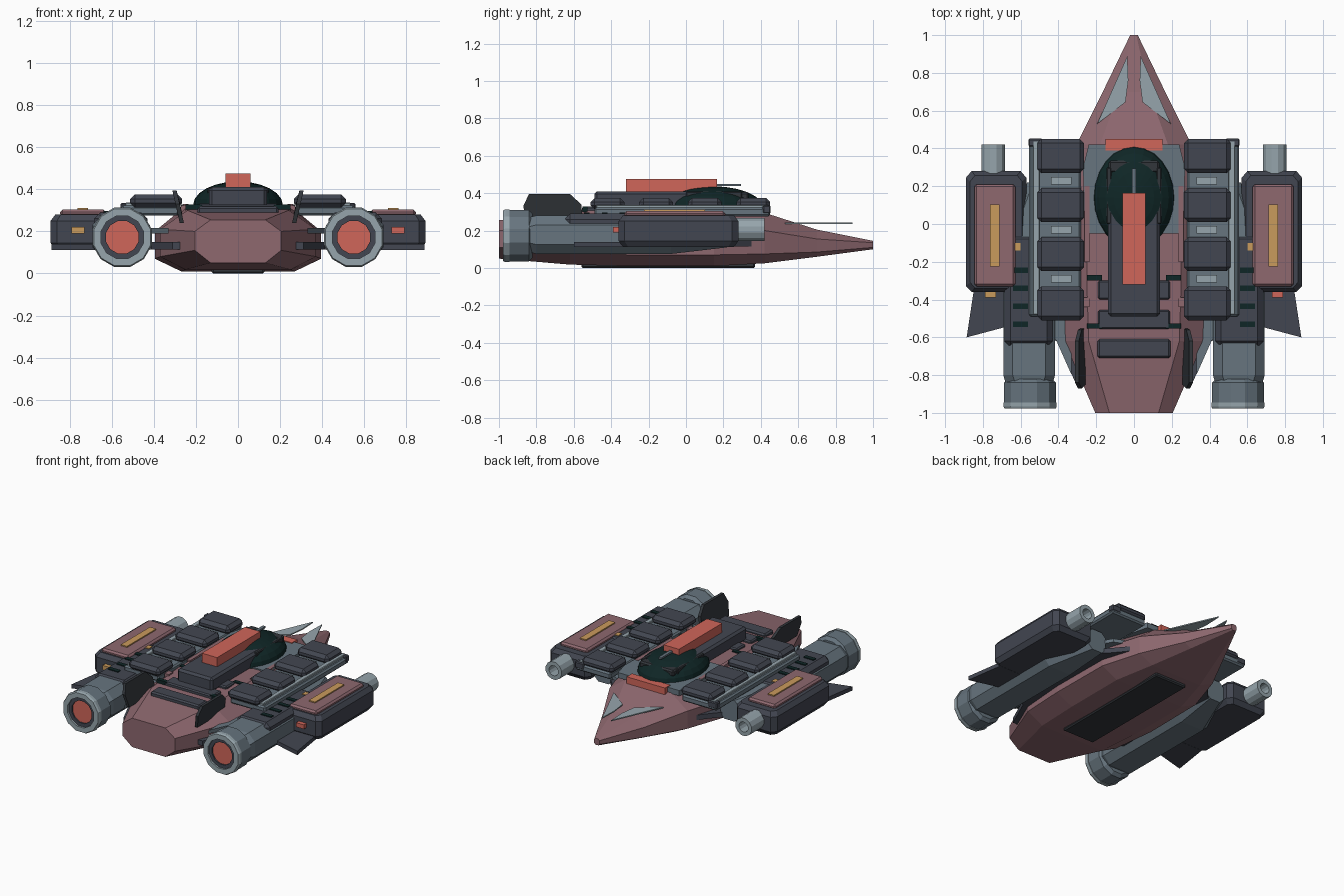
import bpy, bmesh, math
from mathutils import Matrix

if "Cube" in bpy.data.objects:
    bpy.data.objects.remove(bpy.data.objects["Cube"])


def srgb(r, g, b):
    return tuple(((c / 255 + 0.055) / 1.055) ** 2.4 if c > 10 else c / 3295 for c in (r, g, b)) + (1,)


def material(name, *rgb):
    m = bpy.data.materials.new(name)
    m.diffuse_color = srgb(*rgb)
    m.use_nodes = True
    m.node_tree.nodes["Principled BSDF"].inputs["Base Color"].default_value = m.diffuse_color
    return m


HULL = material("dusty rose", 142, 104, 111)
DARK = material("dark grey", 66, 70, 81)
SLATE = material("slate grey", 103, 117, 127)
LIGHT = material("light grey", 150, 165, 172)
CHAR = material("charcoal", 50, 54, 59)
GLASS = material("dark teal glass", 15, 38, 38)
RED = material("coral red", 208, 102, 90)
AMBER = material("amber", 202, 155, 92)


def finish(name, bm, mat, mirror=False):
    bmesh.ops.recalc_face_normals(bm, faces=bm.faces)
    me = bpy.data.meshes.new(name)
    bm.to_mesh(me)
    bm.free()
    me.materials.append(mat)
    ob = bpy.data.objects.new(name, me)
    bpy.context.collection.objects.link(ob)
    if mirror:
        ob.modifiers.new("mirror", "MIRROR").use_axis[0] = True
    return ob


def loft(name, rings, mat, mirror=False, caps=True, closed=False):
    """Skin a list of equal-length rings of points."""
    bm = bmesh.new()
    vs = [[bm.verts.new(p) for p in r] for r in rings]
    n = len(vs[0])
    pairs = list(zip(vs, vs[1:])) + ([(vs[-1], vs[0])] if closed else [])
    for a, b in pairs:
        for i in range(n):
            bm.faces.new((a[i], a[(i + 1) % n], b[(i + 1) % n], b[i]))
    if caps and not closed:
        bm.faces.new(vs[0])
        bm.faces.new(vs[-1])
    return finish(name, bm, mat, mirror)


def box(name, x, y, z, mat, bevel=0.0, mirror=False):
    bm = bmesh.new()
    size = [b - a for a, b in (x, y, z)]
    mid = [(a + b) / 2 for a, b in (x, y, z)]
    bmesh.ops.create_cube(bm, size=1, matrix=Matrix.Translation(mid) @ Matrix.Diagonal((*size, 1)))
    if bevel:
        bmesh.ops.bevel(bm, geom=bm.edges[:], offset=bevel, segments=1, affect='EDGES')
    return finish(name, bm, mat, mirror)


def plate(name, pts, z0, z1, mat, mirror=True):
    return loft(name, [[(x, y, z) for x, y in pts] for z in (z0, z1)], mat, mirror)


def lathe(name, cx, cz, profile, mat, n=12, **kw):
    """Turn (radius, y) points around an axis along y."""
    rings = [[(cx + r * math.cos(2 * math.pi * (i + .5) / n), y, cz + r * math.sin(2 * math.pi * (i + .5) / n))
              for i in range(n)] for r, y in profile]
    return loft(name, rings, mat, True, **kw)


def octagon(cx, hx, z0, z1, cut, y):
    return [(cx + hx, y, z0 + cut), (cx + hx, y, z1 - cut), (cx + hx - cut, y, z1), (cx - hx + cut, y, z1),
            (cx - hx, y, z1 - cut), (cx - hx, y, z0 + cut), (cx - hx + cut, y, z0), (cx + hx - cut, y, z0)]


# Main hull: y, top half-width, top z, side half-width, upper z, lower z, bottom half-width, bottom z
stations = [(-1, .13, .255, .205, .20, .11, .13, .05), (-.62, .24, .30, .37, .21, .08, .25, .018),
            (-.3, .25, .32, .395, .20, .07, .27, .01), (.15, .25, .32, .39, .20, .07, .27, .01),
            (.42, .18, .295, .305, .20, .075, .20, .025), (.7, .08, .205, .165, .155, .085, .11, .06),
            (1, .012, .145, .02, .135, .11, .012, .10)]
loft("hull", [[(b, y, zb), (m, y, zl), (m, y, zh), (t, y, zt), (-t, y, zt), (-m, y, zh), (-m, y, zl), (-b, y, zb)]
              for y, t, zt, m, zh, zl, b, zb in stations], HULL)
box("belly_plate", (-.125, .125), (-.56, .37), (0, .03), CHAR, .008)

# Nose blades
plate("nose_blade", [(.035, .89), (.195, .53), (.045, .645), (.03, .76)], .234, .242, LIGHT)

# Cockpit deck, canopy and frame
plate("cockpit_deck", [(.24, .42), (.27, .3), (.26, -.05), (-.26, -.05), (-.27, .3), (-.24, .42)],
      .29, .328, SLATE, False)
bm = bmesh.new()
bmesh.ops.create_uvsphere(bm, u_segments=24, v_segments=12, radius=1,
                          matrix=Matrix.Translation((0, .14, .325)) @ Matrix.Diagonal((.213, .27, .112, 1)))
finish("canopy", bm, GLASS)
box("canopy_brow", (-.135, .135), (.27, .335), (.36, .405), CHAR, .01)
box("canopy_rail", (.12, .145), (.0, .3), (.36, .408), CHAR, .005, True)
box("canopy_antenna", (-.011, .011), (.15, .295), (.438, .45), SLATE)
box("brow_light", (-.15, .15), (.39, .45), (.28, .333), RED)

# Spine and top beacon
box("spine", (-.138, .138), (-.49, .12), (.31, .41), DARK, .015)
box("spine_beacon", (-.06, .06), (-.32, .165), (.40, .475), RED)

# Rear deck panels and vents
box("deck_panel_fore", (-.19, .19), (-.4, -.3), (.30, .333), DARK, .008)
box("deck_panel_mid", (-.19, .19), (-.555, -.455), (.29, .328), DARK, .008)
box("deck_panel_aft", (-.193, .193), (-.71, -.61), (.25, .318), DARK, .01)
for i, y in enumerate((-.285, -.54)):
    box(f"deck_vent_{i}", (.17, .25), (y - .014, y + .014), (.29, .328), GLASS, 0, True)
box("deck_marker", (.235, .27), (-.44, -.39), (.29, .322), HULL, 0, True)
box("deck_edge_strip", (.235, .262), (-.2, .2), (.30, .33), HULL, 0, True)

# Tail fins leaning outwards
loft("tail_fin", [[(x + dx, y, z) for y, x, z in
                   ((-.85, .265, .24), (-.55, .265, .24), (-.56, .285, .34), (-.62, .30, .395),
                    (-.84, .30, .395), (-.87, .285, .33))] for dx in (-.008, .012)], CHAR, True)

# Lower wing plates joining hull and engines
plate("lower_wing", [(.27, -.84), (.31, -.84), (.41, -.62), (.6, -.55), (.6, .05), (.4, .26), (.27, .42)],
      .115, .15, DARK)
plate("upper_wing", [(.33, -.8), (.41, -.62), (.5, -.5), (.5, .1), (.4, .27), (.33, .3)], .19, .215, SLATE)

# Missile-cell deck with its rails and four cells a side
box("cell_deck", (.28, .555), (-.49, .45), (.275, .322), SLATE, .01, True)
box("cell_rail", (.50, .535), (-.48, .44), (.31, .337), LIGHT, .004, True)
box("cell_deck_cap", (.485, .558), (.41, .452), (.29, .335), DARK, .006, True)
for i in range(4):
    y = .36 - .26 * i
    box(f"cell_{i}", (.265, .512), (y - .09, y + .09), (.312, .375), DARK, .022, True)
    if i:
        box(f"cell_link_{i}", (.33, .44), (y + .11, y + .15), (.31, .333), LIGHT, 0, True)

# Engines
loft("engine_body", [octagon(.555, .125, .085, .27, .05, -.84), octagon(.555, .137, .075, .28, .05, -.80),
                     octagon(.555, .137, .075, .28, .05, -.08), octagon(.495, .07, .11, .26, .03, .22)], SLATE, True)
box("engine_cover", (.43, .685), (-.65, -.05), (.2, .29), DARK, .03, True)
for i, y in enumerate((-.245, -.34, -.435, -.53)):
    box(f"engine_vent_{i}", (.56, .64), (y - .015, y + .015), (.27, .296), GLASS, 0, True)
box("engine_collar", (.60, .66), (-.14, -.10), (.27, .295), AMBER, 0, True)
lathe("nozzle", .55, .172, [(.12, -.82), (.142, -.84), (.142, -.95), (.105, -.95), (.105, -.84)], SLATE)
lathe("nozzle_rim", .55, .172, [(.146, -.945), (.146, -.965), (.14, -.978), (.105, -.978), (.105, -.945)],
      LIGHT, caps=False, closed=True)
lathe("nozzle_throat", .55, .172, [(.106, -.93), (.106, -.965), (.08, -.965), (.08, -.93)],
      DARK, caps=False, closed=True)
lathe("nozzle_glow", .55, .172, [(.082, -.92), (.082, -.955)], RED)

# Outboard weapon pods
bm_pts = [(.60, -.36), (.86, -.36), (.89, -.33), (.89, .245), (.86, .28), (.60, .28), (.57, .245), (.57, -.33)]
shrink = [(.73 + (x - .73) * .86, -.04 + (y + .04) * .93) for x, y in bm_pts]
loft("weapon_pod", [[(x, y, z) for x, y in p] for p, z in
                    ((shrink, .113), (bm_pts, .145), (bm_pts, .25), (shrink, .28))], DARK, True)
box("pod_top_panel", (.628, .845), (-.33, .21), (.27, .304), HULL, .012, True)
box("pod_stripe", (.713, .762), (-.225, .102), (.30, .312), AMBER, 0, True)
lathe("pod_barrel", .745, .205, [(.064, .25), (.064, .42), (.036, .42), (.036, .3)], LIGHT)
plate("pod_fin", [(.66, -.33), (.845, -.33), (.886, -.6), (.66, -.54)], .112, .14, DARK)
for name, s, m in (("pod_light_right", 1, RED), ("pod_light_left", -1, AMBER)):
    box(name, tuple(sorted((s * .73, s * .79))), (-.39, -.35), (.19, .22), m)
